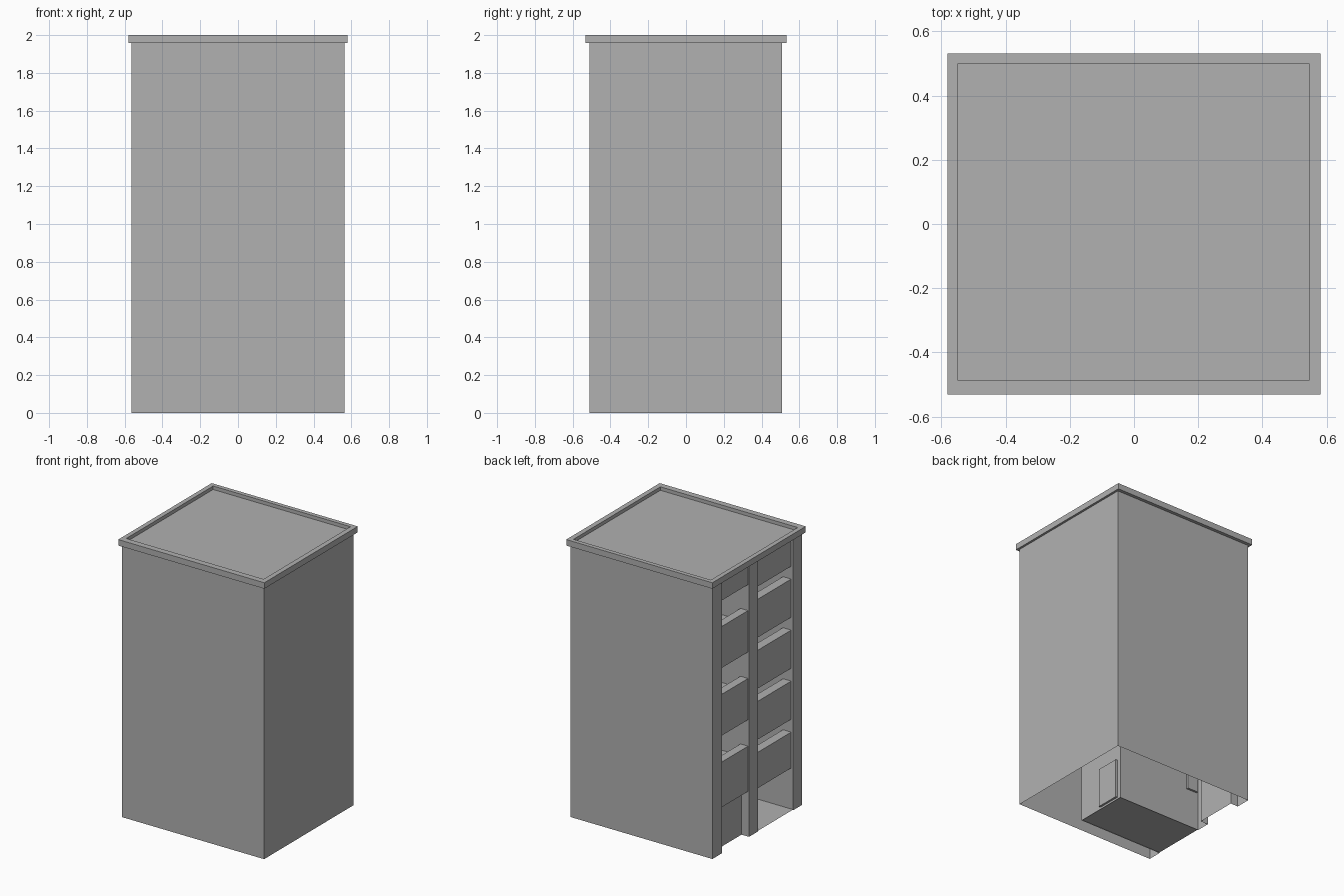
import bpy

if "Cube" in bpy.data.objects:
    bpy.data.objects.remove(bpy.data.objects["Cube"])

XL, XR, YF, YB, TOP = -0.565, 0.565, -0.51, 0.507, 1.965

# Darker grey render for the whole building
GREY = bpy.data.materials.new("dark_grey")
GREY.diffuse_color = (0.44, 0.44, 0.44, 1)
GREY.use_nodes = True
GREY.node_tree.nodes["Principled BSDF"].inputs["Base Color"].default_value = GREY.diffuse_color


def mesh(name, verts, faces):
    me = bpy.data.meshes.new(name)
    me.from_pydata(verts, [], faces)
    me.materials.append(GREY)
    ob = bpy.data.objects.new(name, me)
    bpy.context.collection.objects.link(ob)
    return ob


def box(name, x, y, z):
    v = [(a, b, c) for a in x for b in y for c in z]
    return mesh(name, v, [(0, 1, 3, 2), (4, 6, 7, 5), (0, 4, 5, 1),
                          (2, 3, 7, 6), (0, 2, 6, 4), (1, 5, 7, 3)])


def sheet(name, axis, pos, u, w):
    """Flat wall at `pos` on an axis; u and w are the other two ranges in xyz order."""
    v = []
    for a, b in ((u[0], w[0]), (u[1], w[0]), (u[1], w[1]), (u[0], w[1])):
        p = [a, b]
        p.insert(axis, pos)
        v.append(p)
    return mesh(name, v, [(0, 1, 2, 3)])


# Outer shell, open underneath
sheet("front_wall", 1, YF, (XL, XR), (0, TOP))
sheet("back_wall", 1, YB, (XL, XR), (0, TOP))
sheet("right_wall", 0, XR, (YF, YB), (0, TOP))

# Columns of the balcony side
B1 = (0.09, 0.40)
B2 = (-0.41, -0.01)
for name, y in (("column_front", (YF, B2[0])), ("column_middle", (B2[1], B1[0])),
                ("column_back", (B1[1], YB))):
    sheet(name, 0, XL, y, (0, TOP))

# Roof and raised cornice ring
sheet("roof", 2, 1.975, (-0.548, 0.545), (-0.487, 0.5))
o = [(-0.581, -0.531), (0.581, -0.531), (0.581, 0.531), (-0.581, 0.531)]
i = [(-0.548, -0.487), (0.545, -0.487), (0.545, 0.5), (-0.548, 0.5)]
verts = [(x, y, z) for ring, z in ((o, 1.957), (o, 2.0), (i, 2.0), (i, 1.957)) for x, y in ring]
faces = [(r * 4 + k, r * 4 + (k + 1) % 4, (r + 1) % 4 * 4 + (k + 1) % 4, (r + 1) % 4 * 4 + k)
         for r in range(4) for k in range(4)]
mesh("cornice", verts, faces)

# Deep access gallery (front bay), parapets set back slightly
GX = 0.11
PX = XL + 0.015
for y, n in ((B2[0], "front"), (B2[1], "back")):
    sheet("gallery_wall_" + n, 1, y, (XL, GX), (0, TOP))
sheet("gallery_floor", 2, 0.005, (XL, GX), B2)
T = 0.065
STEP = 0.367
for k in range(5):
    top = 0.558 + STEP * k if k < 4 else TOP
    low = 0.30 if k == 0 else 0.65 + STEP * (k - 1)
    box(f"gallery_parapet_{k}", (PX, PX + T), B2, (low, top))
    if k:
        box(f"gallery_slab_{k}", (PX + T, GX), B2, (STEP * k - 0.03, STEP * k))

# End wall around the recessed ground floor door
d0, d1, z0, z1, DX = -0.215, -0.04, 0.015, 0.30, GX + 0.015
for n, y, z in (("a", (B2[0], d0), (0, TOP)), ("b", (d1, B2[1]), (0, TOP)),
                ("c", (d0, d1), (z1, TOP)), ("d", (d0, d1), (0, z0))):
    sheet("gallery_end_" + n, 0, GX, y, z)
sheet("door", 0, DX, (d0, d1), (z0, z1))
for y in (d0, d1):
    sheet("door_jamb", 1, y, (GX, DX), (z0, z1))
for z in (z0, z1):
    sheet("door_edge", 2, z, (GX, DX), (d0, d1))

# Small niche in the side wall of the gallery, seen from behind
box("wall_niche", (-0.55, -0.465), (B2[1], B2[1] + 0.015), (0.28, 0.45))

# Private balconies (back bay)
BX = -0.25
QX = XL + 0.008
for y, n in ((B1[0], "front"), (B1[1], "back")):
    sheet("balcony_wall_" + n, 1, y, (XL, BX), (0.33, TOP))
    sheet("alcove_side_" + n, 1, y, (XL, XL + 0.06), (0, 0.33))
sheet("alcove_panel", 0, XL + 0.06, B1, (0, 0.33))
sheet("balcony_end", 0, BX, B1, (0.33, TOP))
for k, (low, top) in enumerate(((0.325, 0.65), (0.84, 1.137), (1.327, 1.625), (1.812, TOP))):
    box(f"balcony_parapet_{k}", (QX, QX + 0.06), B1, (low, top))
    if k < 3:
        box(f"balcony_slab_{k}", (QX + 0.06, BX), B1, (top - 0.12, top - 0.085))
